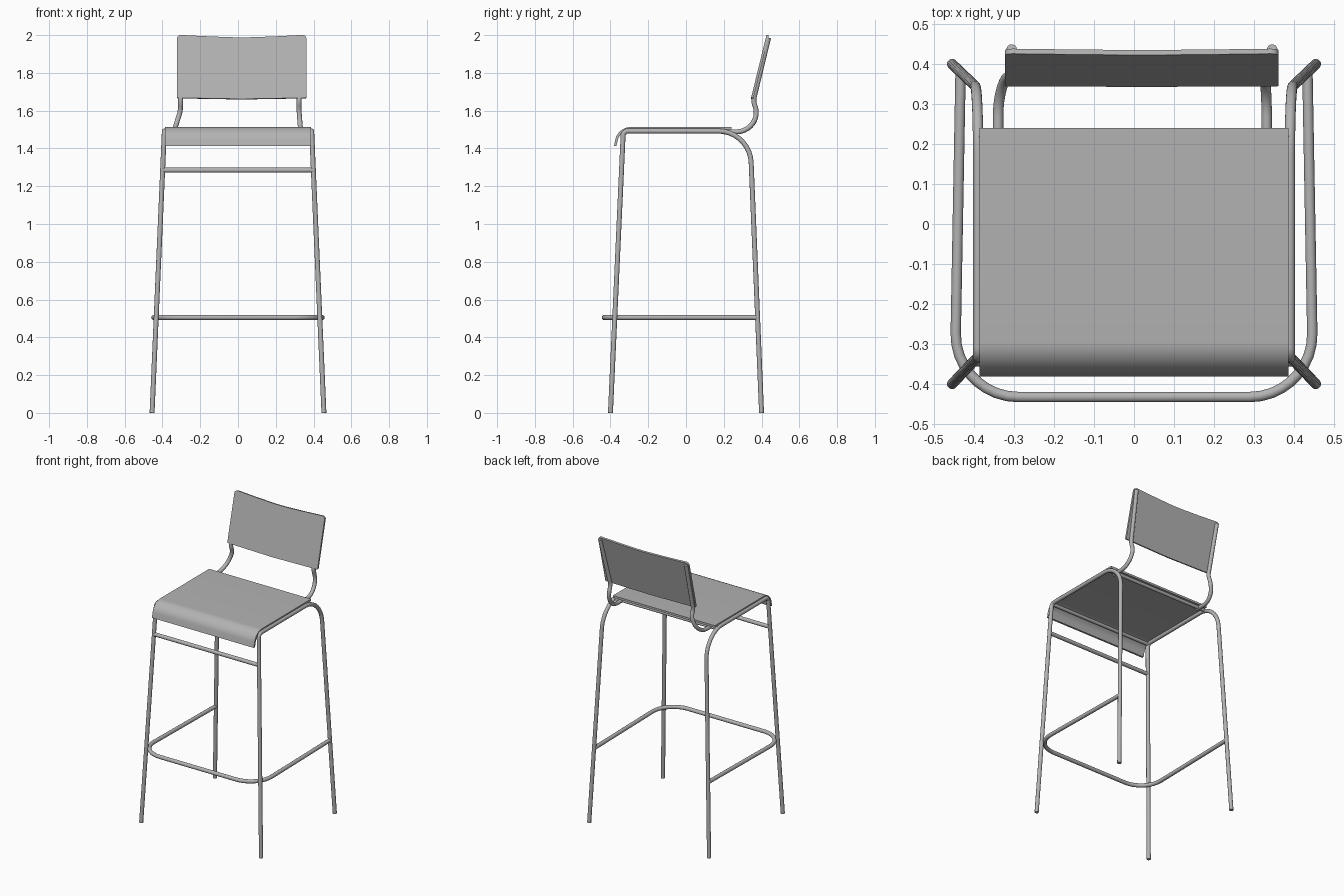
import bpy, bmesh
from mathutils import Vector
from mathutils.geometry import interpolate_bezier

if "Cube" in bpy.data.objects:
    bpy.data.objects.remove(bpy.data.objects["Cube"])

R = 0.013  # tube radius

grey = bpy.data.materials.new("dark_grey")
grey.diffuse_color = (.45, .45, .45, 1)
grey.use_nodes = True
grey.node_tree.nodes["Principled BSDF"].inputs["Base Color"].default_value = grey.diffuse_color


def fillet(pts, radii, steps=10):
    """Round the inner corners of a polyline; radii[i] belongs to pts[i + 1]."""
    pts = [Vector(p) for p in pts]
    out = [pts[0]]
    for i, r in enumerate(radii, 1):
        p = pts[i]
        a = p + (pts[i - 1] - p).normalized() * r
        b = p + (pts[i + 1] - p).normalized() * r
        out += interpolate_bezier(a, a.lerp(p, 0.55), b.lerp(p, 0.55), b, steps)
    return out + [pts[-1]]


def select(obj):
    bpy.ops.object.select_all(action='DESELECT')
    obj.select_set(True)
    bpy.context.view_layer.objects.active = obj


def tube(name, pts, r=R):
    cu = bpy.data.curves.new(name, 'CURVE')
    cu.dimensions = '3D'
    cu.bevel_depth = r
    cu.bevel_resolution = 6
    cu.use_fill_caps = True
    cu.materials.append(grey)
    sp = cu.splines.new('POLY')
    sp.points.add(len(pts) - 1)
    for sp_pt, p in zip(sp.points, pts):
        sp_pt.co = (*p, 1)
    obj = bpy.data.objects.new(name, cu)
    bpy.context.collection.objects.link(obj)
    select(obj)
    bpy.ops.object.convert(target='MESH')
    bpy.ops.object.shade_smooth_by_angle()


def prism(name, outline, extrude):
    """Extrude a closed planar outline along a vector."""
    bm = bmesh.new()
    face = bm.faces.new([bm.verts.new(p) for p in outline])
    ext = bmesh.ops.extrude_face_region(bm, geom=[face])['geom']
    bmesh.ops.translate(bm, vec=extrude,
                        verts=[v for v in ext if isinstance(v, bmesh.types.BMVert)])
    bmesh.ops.recalc_face_normals(bm, faces=bm.faces)
    me = bpy.data.meshes.new(name)
    bm.to_mesh(me)
    bm.free()
    me.materials.append(grey)
    obj = bpy.data.objects.new(name, me)
    bpy.context.collection.objects.link(obj)
    select(obj)
    bpy.ops.object.shade_smooth_by_angle()


# Side frames: rear leg, seat rail and front leg as one bent tube
for side, s in (("left", -1), ("right", 1)):
    tube(side + "_leg_frame", fillet(
        [(s * .455, .40, 0), (s * .39, .338, 1.492), (s * .39, -.332, 1.492), (s * .455, -.40, 0)],
        [.165, .025]))

# Cross bars: one below the seat front, two directly under the seat
tube("front_cross_bar", [(-.395, -.343, 1.285), (.395, -.343, 1.285)])
tube("front_seat_bar", [(-.39, -.325, 1.486), (.39, -.325, 1.486)], .011)
tube("rear_seat_bar", [(-.39, .222, 1.488), (.39, .222, 1.488)], .011)

# Footrest loop
tube("footrest", fillet(
    [(-.434, .378, .505), (-.449, -.433, .505), (.449, -.433, .505), (.434, .378, .505)],
    [.16, .16]))

# Seat: thin sheet rolled down at the front
top = fillet([(-.387, .24, 1.513), (-.387, -.36, 1.513), (-.387, -.381, 1.414)], [.065], 12)
low = fillet([(-.387, .24, 1.499), (-.387, -.348, 1.499), (-.387, -.368, 1.414)], [.055], 12)
prism("seat", top + low[::-1], (.774, 0, 0))

# Backrest supports
for side, x0, x1, x2 in (("left", -.34, -.304, -.306), ("right", .332, .323, .346)):
    tube(side + "_back_support", fillet(
        [(x0, .20, 1.488), (x0, .355, 1.488), (x1, .375, 1.60),
         (x1, .356, 1.65), (x2, .437, 1.985)], [.085, .025, .02], 8))


# Backrest: tilted panel, slightly dipped in the middle, rounded top corners
def on_back(x, z):
    return (x, .345 + (z - 1.67) * .245, z)


outline = fillet([on_back(*p) for p in (
    (.02, 1.662), (.362, 1.668), (.362, 2.002), (.19, 1.993), (.02, 1.987),
    (-.15, 1.993), (-.323, 2.002), (-.323, 1.668), (.019, 1.662))],
    [.006, .02, .03, .05, .03, .02, .006], 5)
prism("backrest", outline, (0, .0125, -.003))
